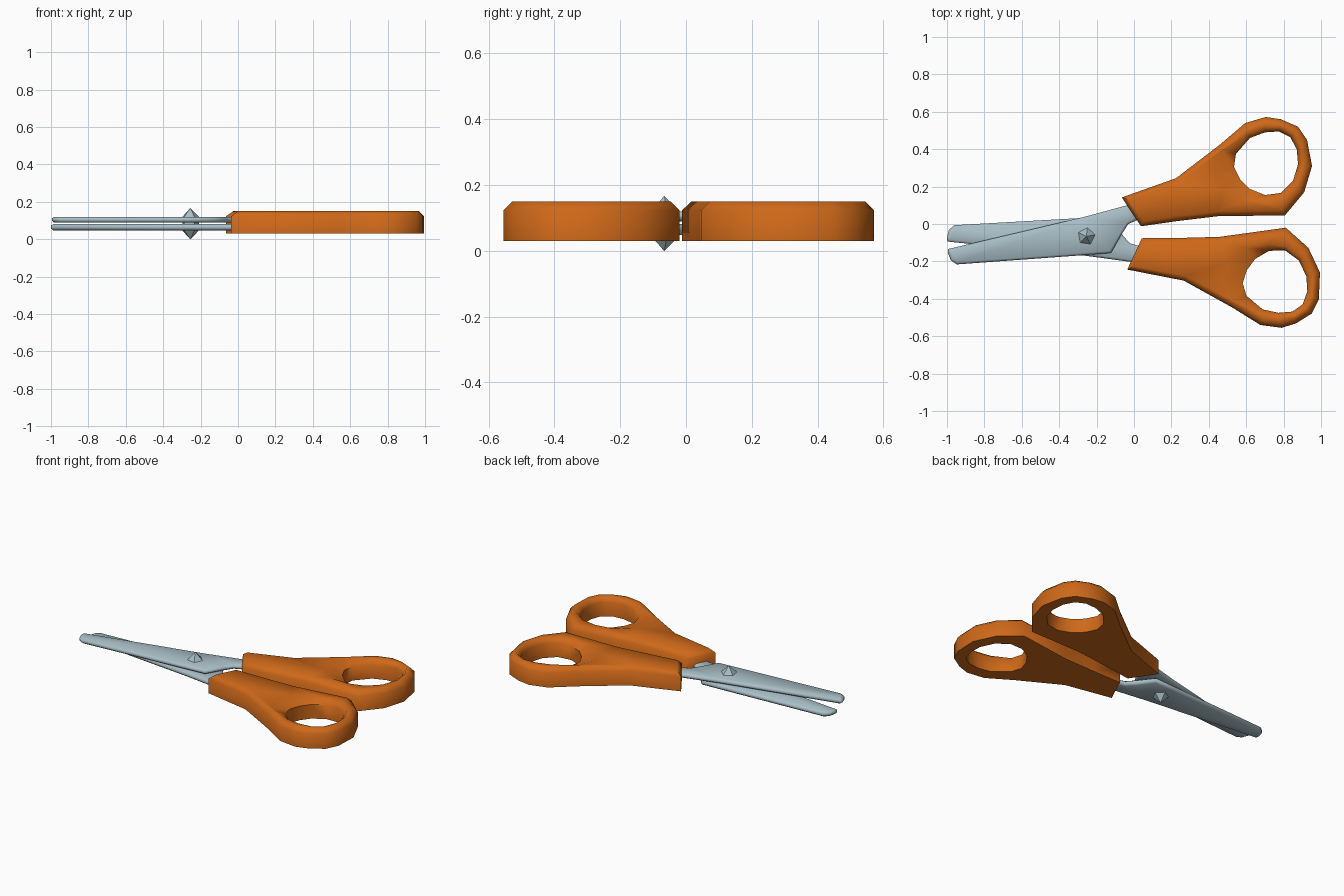
import bpy, bmesh, math
from mathutils import Vector, Matrix

if "Cube" in bpy.data.objects:
    bpy.data.objects.remove(bpy.data.objects["Cube"])

PIVOT = Vector((-0.255, -0.066))


def material(name, rgb):
    m = bpy.data.materials.new(name)
    m.diffuse_color = (*rgb, 1)
    m.use_nodes = True
    m.node_tree.nodes["Principled BSDF"].inputs["Base Color"].default_value = m.diffuse_color
    return m


ORANGE = material("orange_plastic", (0.62, 0.14, 0.01))
STEEL = material("steel", (0.40, 0.52, 0.57))


def opposite(points, degrees):
    """Mirror an outline across the pivot, then swing it open or closed."""
    rot = Matrix.Rotation(math.radians(degrees), 2)
    return [PIVOT + rot @ Vector((p[0] - PIVOT.x, PIVOT.y - p[1])) for p in points]


def inset(points, amount):
    """Move an outline inwards by amount (negative = outwards)."""
    pts = [Vector(p) for p in points]
    n = len(pts)
    area = sum(pts[i - 1].x * pts[i].y - pts[i].x * pts[i - 1].y for i in range(n))
    sign = 1 if area > 0 else -1
    out = []
    for i in range(n):
        a = (pts[i] - pts[i - 1]).normalized()
        b = (pts[(i + 1) % n] - pts[i]).normalized()
        t = (a + b).normalized()
        d = amount / max(0.6, t.dot(a))
        out.append(pts[i] + Vector((-t.y, t.x)) * d * sign)
    return out


def build(name, walls, mat, smooth=60):
    """Each wall is a stack of (outline, z); caps are filled between the walls."""
    bm = bmesh.new()
    bottom, top = [], []
    for stack in walls:
        loops = [[bm.verts.new((p[0], p[1], z)) for p in pts] for pts, z in stack]
        n = len(loops[0])
        for lo, hi in zip(loops, loops[1:]):
            for i in range(n):
                j = (i + 1) % n
                bm.faces.new((lo[i], lo[j], hi[j], hi[i]))
        for i in range(n):
            j = (i + 1) % n
            bottom.append(bm.edges.get((loops[0][i], loops[0][j])))
            top.append(bm.edges.get((loops[-1][i], loops[-1][j])))
    for edges in (bottom, top):
        bmesh.ops.triangle_fill(bm, edges=edges, use_beauty=True)
    bmesh.ops.recalc_face_normals(bm, faces=bm.faces[:])
    me = bpy.data.meshes.new(name)
    bm.to_mesh(me)
    bm.free()
    ob = bpy.data.objects.new(name, me)
    bpy.context.collection.objects.link(ob)
    me.materials.append(mat)
    bpy.ops.object.select_all(action='DESELECT')
    ob.select_set(True)
    bpy.context.view_layer.objects.active = ob
    bpy.ops.object.shade_smooth_by_angle(angle=math.radians(smooth))
    return ob


# Handle outline, finger hole and blade outline of the left half
HANDLE = [(-0.065, 0.142), (0.225, 0.245), (0.46, 0.425), (0.595, 0.54), (0.705, 0.572),
          (0.785, 0.56), (0.877, 0.52), (0.925, 0.45), (0.952, 0.31), (0.91, 0.17),
          (0.807, 0.046), (0.45, 0.042), (0.235, 0.016), (0.037, -0.012)]
HOLE = [(0.545, 0.375), (0.62, 0.46), (0.70, 0.49), (0.775, 0.495), (0.835, 0.465),
        (0.87, 0.40), (0.877, 0.32), (0.85, 0.23), (0.786, 0.166), (0.70, 0.155),
        (0.62, 0.187), (0.567, 0.24), (0.535, 0.305)]
BLADE = [(-0.995, -0.134), (-0.27, 0.037), (-0.037, 0.10), (0.06, 0.12), (0.09, 0.04),
         (0.01, 0.018), (-0.03, 0.0), (-0.065, -0.053), (-0.123, -0.155), (-0.262, -0.166),
         (-0.947, -0.216), (-0.979, -0.195), (-0.995, -0.155)]


def hole_rim(hole):
    """Widen the hole at the top, most of all on the side facing the blades."""
    c = sum((Vector(p) for p in hole), Vector((0, 0))) / len(hole)
    toward = (PIVOT - c).normalized()
    rim = []
    for p in hole:
        d = (Vector(p) - c).normalized()
        rim.append(Vector(p) + d * (0.02 + 0.09 * max(0, d.dot(toward)) ** 2))
    return rim


def handle(name, outline, hole):
    outer = [(outline, 0.03), (outline, 0.123), (inset(outline, 0.026), 0.15)]
    inner = [(hole, 0.03), (hole, 0.12), (hole_rim(hole), 0.15)]
    build(name, [outer, inner], ORANGE)


def blade(name, outline, z0, z1):
    slim = inset(outline, 0.012)
    build(name, [[(slim, z0), (outline, z0 + 0.009), (outline, z1 - 0.009), (slim, z1)]], STEEL)


# Handles
handle("left_handle", HANDLE, HOLE)
handle("right_handle", opposite(HANDLE, 8.5), opposite(HOLE, 8.5))

# Blades, crossing at the pivot
blade("upper_blade", BLADE, 0.089, 0.12)
blade("lower_blade", opposite(BLADE, 7.4), 0.048, 0.081)

# Pivot screw with pointed five-sided heads
ring = [PIVOT + 0.047 * Vector((math.cos(a), math.sin(a)))
        for a in (math.radians(10 + 72 * i) for i in range(5))]
tip = [PIVOT + (p - PIVOT) * 0.02 for p in ring]
build("pivot_screw", [[(tip, 0.0), (ring, 0.047), (ring, 0.12), (tip, 0.166)]], STEEL, 30)
